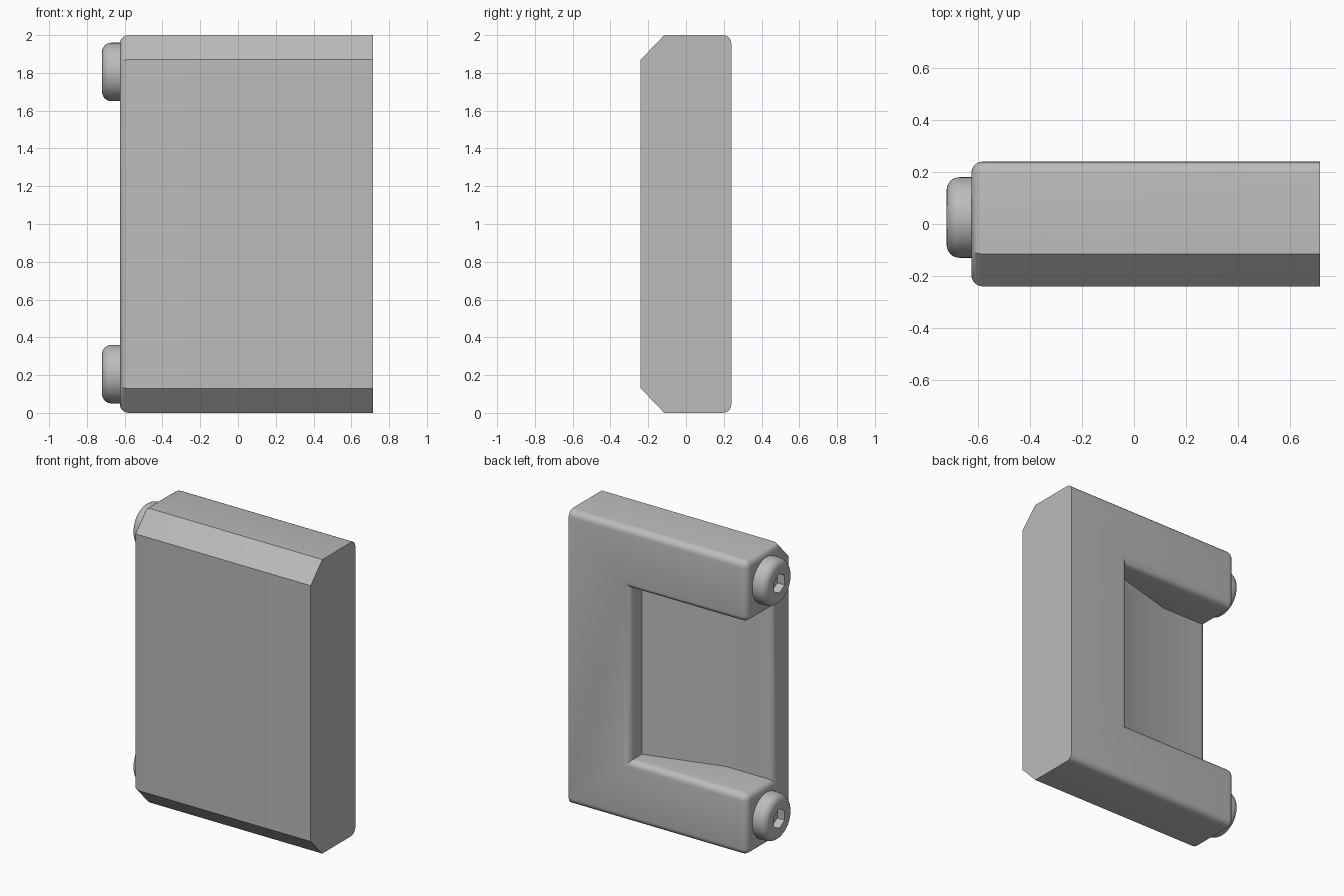
import bpy
import bmesh
from math import pi, sin, cos, radians

cube = bpy.data.objects.get("Cube")
if cube:
    bpy.data.objects.remove(cube, do_unlink=True)

grey = bpy.data.materials.new("neutral_grey")
grey.use_nodes = True
grey.diffuse_color = (0.5, 0.5, 0.5, 1)
grey.node_tree.nodes["Principled BSDF"].inputs["Base Color"].default_value = (0.5, 0.5, 0.5, 1)


def prism(name, outline, axis, low, high):
    """Extrude a 2D outline along x (outline in y, z) or z (outline in x, y)."""
    bm = bmesh.new()
    place = (lambda p, t: (t, *p)) if axis == "x" else (lambda p, t: (*p, t))
    ends = [[bm.verts.new(place(p, t)) for p in outline] for t in (low, high)]
    for ring in ends:
        bm.faces.new(ring)
    for i in range(len(outline)):
        j = (i + 1) % len(outline)
        bm.faces.new((ends[0][i], ends[0][j], ends[1][j], ends[1][i]))
    bmesh.ops.recalc_face_normals(bm, faces=bm.faces)
    mesh = bpy.data.meshes.new(name)
    bm.to_mesh(mesh)
    bm.free()
    mesh.materials.append(grey)
    obj = bpy.data.objects.new(name, mesh)
    bpy.context.collection.objects.link(obj)
    return obj


def activate(obj):
    bpy.ops.object.select_all(action="DESELECT")
    obj.select_set(True)
    bpy.context.view_layer.objects.active = obj


def cut(obj, cutter):
    cutter.hide_render = True
    mod = obj.modifiers.new("cut", "BOOLEAN")
    mod.operation = "DIFFERENCE"
    mod.solver = "EXACT"
    mod.object = cutter
    activate(obj)
    bpy.ops.object.modifier_apply(modifier=mod.name)
    bpy.data.objects.remove(cutter, do_unlink=True)


def round_edges(obj, rule, radius, segments):
    bm = bmesh.new()
    bm.from_mesh(obj.data)
    bmesh.ops.dissolve_limit(bm, angle_limit=radians(1), verts=bm.verts, edges=bm.edges)
    bmesh.ops.bevel(bm, geom=[e for e in bm.edges if rule(e)], offset=radius,
                    offset_type="OFFSET", segments=segments, profile=0.5,
                    affect="EDGES", clamp_overlap=True)
    bm.to_mesh(obj.data)
    bm.free()


def smooth(obj):
    activate(obj)
    bpy.ops.object.shade_smooth_by_angle(angle=radians(30))


def ring(count, radius, y, z, start=0.0):
    return [(y + radius * cos(start + 2 * pi * i / count),
             z + radius * sin(start + 2 * pi * i / count)) for i in range(count)]


# Body: slab with chamfered front edges
body = prism("body", [(-0.24, 0.13), (-0.115, 0), (0.24, 0), (0.24, 2),
                      (-0.115, 2), (-0.24, 1.87)], "x", -0.625, 0.715)

# Open pocket with a sloping floor in the back
cut(body, prism("pocket_cutter", [(0.255, 0.4), (0.255, 0.11), (-0.275, -0.04),
                                  (-0.8, -0.04), (-0.8, 0.4)], "z", 0.415, 1.585))


# Round outer square edges, leaving the mating side sharp
def body_edge(e):
    on_mating_side = all(v.co.x > 0.71 for v in e.verts)
    return e.is_convex and e.calc_face_angle() > 1.2 and not on_mating_side


round_edges(body, body_edge, 0.045, 5)
smooth(body)

# Screw heads with hexagon sockets
for label, z in (("lower", 0.205), ("upper", 1.805)):
    head = prism(label + "_screw_head", ring(48, 0.155, 0.025, z), "x", -0.72, -0.6)
    round_edges(head, lambda e: all(v.co.x < -0.71 for v in e.verts), 0.05, 6)
    cut(head, prism("socket_cutter", ring(6, 0.066, 0.025, z, pi / 6), "x", -0.8, -0.665))
    smooth(head)
